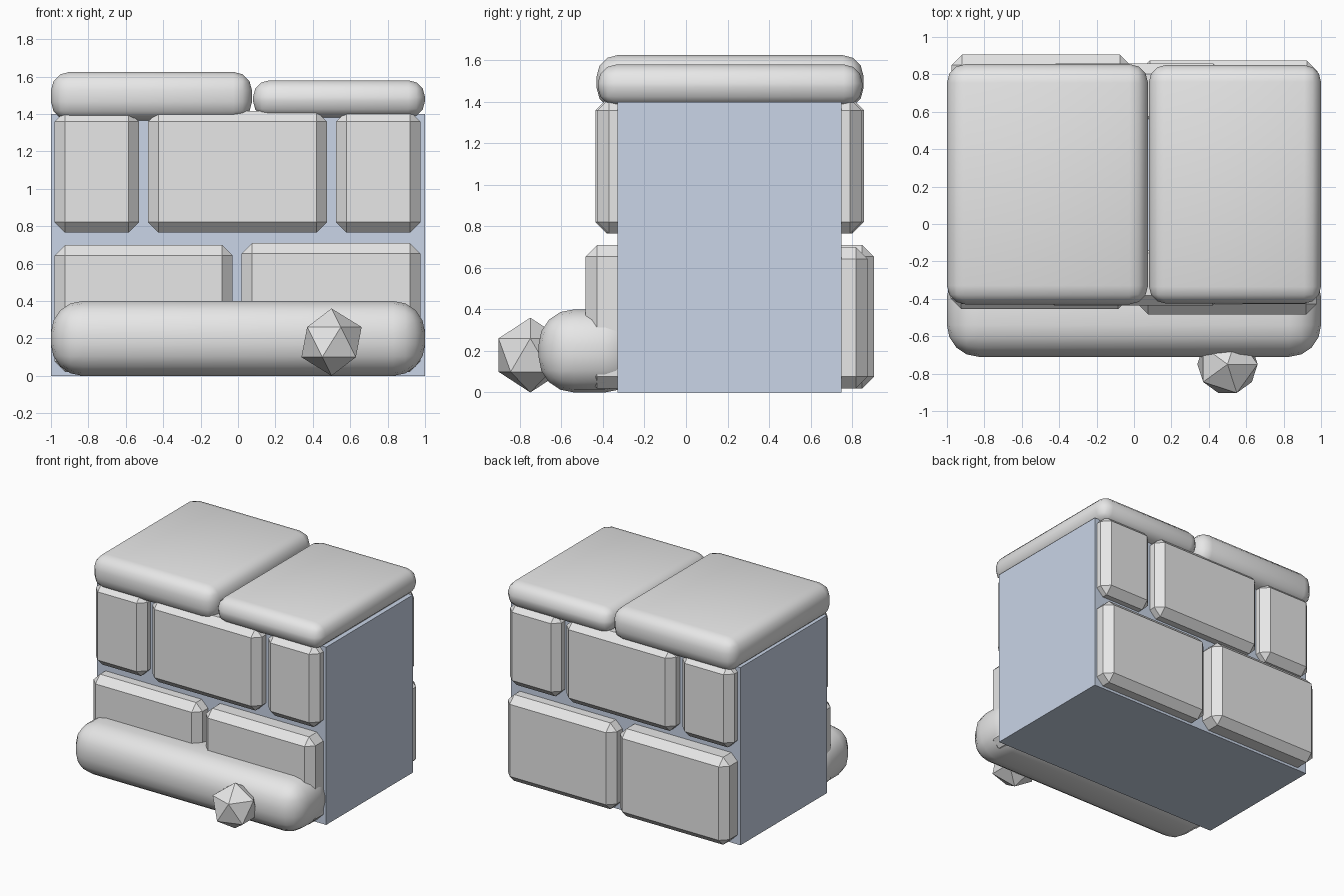
import bpy
import bmesh
import math
from mathutils import Matrix, Vector

cube = bpy.data.objects.get("Cube")
if cube:
    bpy.data.objects.remove(cube, do_unlink=True)


def make_material(name, rgb):
    mat = bpy.data.materials.new(name)
    mat.use_nodes = True
    color = (*rgb, 1.0)
    mat.diffuse_color = color
    mat.node_tree.nodes["Principled BSDF"].inputs["Base Color"].default_value = color
    return mat


stone = make_material("pale_grey_stone", (0.8, 0.8, 0.8))
mortar = make_material("blue_grey_mortar", (0.6, 0.68, 0.82))


def add_object(name, bm, mat):
    mesh = bpy.data.meshes.new(name)
    bm.to_mesh(mesh)
    bm.free()
    mesh.materials.append(mat)
    obj = bpy.data.objects.new(name, mesh)
    bpy.context.collection.objects.link(obj)
    return obj


def add_block(name, xs, ys, zs, mat, bevel=0.0, segments=1, smooth=False):
    """Box spanning three ranges, with optional chamfered or rounded edges."""
    low, high = (Vector(corner) for corner in zip(xs, ys, zs))
    bm = bmesh.new()
    bmesh.ops.create_cube(bm, size=1.0)
    bmesh.ops.scale(bm, vec=high - low, verts=bm.verts)
    bmesh.ops.translate(bm, vec=(low + high) / 2, verts=bm.verts)
    if bevel:
        bmesh.ops.bevel(bm, geom=bm.edges[:], offset=bevel, segments=segments,
                        profile=0.5, affect="EDGES")
    obj = add_object(name, bm, mat)
    if smooth:
        bpy.ops.object.select_all(action="DESELECT")
        obj.select_set(True)
        bpy.context.view_layer.objects.active = obj
        bpy.ops.object.shade_smooth_by_angle(angle=math.radians(40))
    return obj


# Plain wall core
CORE_FRONT, CORE_BACK = -0.33, 0.75
CENTRE_Y = (CORE_FRONT + CORE_BACK) / 2
add_block("wall_core", (-1, 1), (CORE_FRONT, CORE_BACK), (0, 1.4), mortar)

# Chamfered bricks: name, x range, z range, front face
bricks = [
    ("lower_right_brick", (-0.98, -0.03), (0.02, 0.70), -0.455),
    ("lower_left_brick", (0.02, 0.975), (0.02, 0.71), -0.485),
    ("upper_right_brick", (-0.98, -0.53), (0.765, 1.415), -0.427),
    ("upper_middle_brick", (-0.48, 0.475), (0.765, 1.415), -0.437),
    ("upper_left_brick", (0.525, 0.975), (0.765, 1.415), -0.427),
]
half_turn = (Matrix.Translation((0, CENTRE_Y, 0)) @ Matrix.Rotation(math.pi, 4, "Z")
             @ Matrix.Translation((0, -CENTRE_Y, 0)))
for name, xs, zs, front in bricks:
    brick = add_block("front_" + name, xs, (front, -0.1), zs, stone, bevel=0.056)
    # The back wall is the front wall turned half way round
    back = bpy.data.objects.new("back_" + name, brick.data)
    back.matrix_world = half_turn
    bpy.context.collection.objects.link(back)

# Rounded cap slabs
add_block("right_cap_slab", (-1, 0.075), (-0.43, 0.855), (1.365, 1.625),
          stone, bevel=0.1, segments=3, smooth=True)
add_block("left_cap_slab", (0.08, 1), (-0.425, 0.85), (1.38, 1.58),
          stone, bevel=0.09, segments=3, smooth=True)

# Rounded bank along the foot of the front wall
add_block("front_bank", (-1, 1), (-0.71, -0.22), (0, 0.4),
          stone, bevel=0.17, segments=4, smooth=True)

# Faceted rock
bm = bmesh.new()
bmesh.ops.create_icosphere(bm, subdivisions=1, radius=0.18)
bmesh.ops.translate(bm, vec=(0.5, -0.75, 0.18), verts=bm.verts)
add_object("front_rock", bm, stone)
